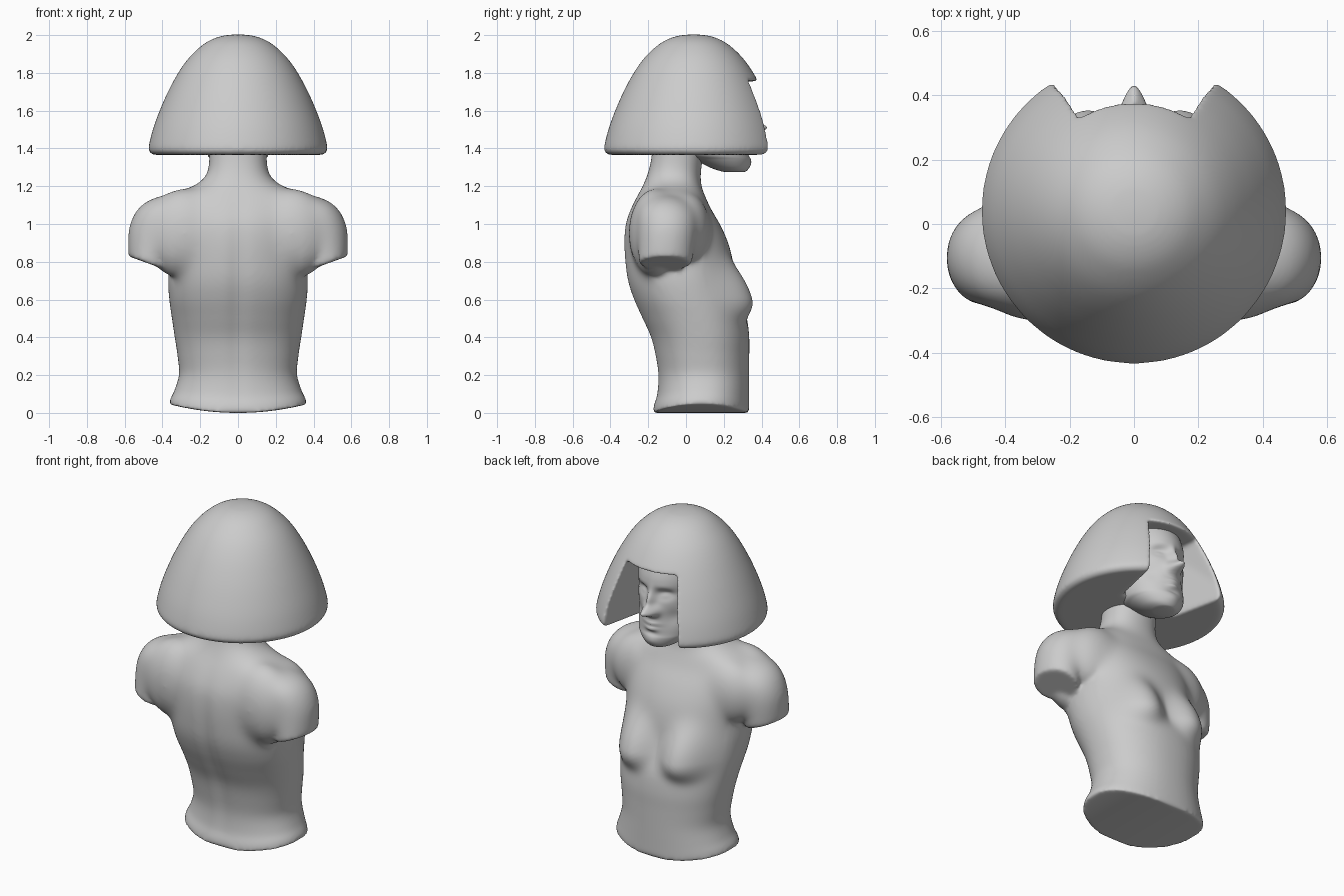
import bpy, bmesh, math
from mathutils import Matrix

if "Cube" in bpy.data.objects:
    bpy.data.objects.remove(bpy.data.objects["Cube"])


def spline(a, b, c, d, t):
    # Catmull-Rom blend of one ring parameter
    return 0.5 * (2*b + (c - a)*t + (2*a - 5*b + 4*c - d)*t*t + (3*b - a - 3*c + d)*t**3)


def loft(bm, rings, segs=64, steps=5, power=2.0, flip=1):
    """Smooth skin through rings (z, cx, cy, rx, ry, tilt); flip=-1 mirrors in x."""
    full = []
    n = len(rings)
    for i in range(n - 1):
        four = [rings[max(i-1, 0)], rings[i], rings[i+1], rings[min(i+2, n-1)]]
        full += [[spline(*p, s/steps) for p in zip(*four)] for s in range(steps)]
    full.append(rings[-1])
    loops = []
    for z, cx, cy, rx, ry, tilt in full:
        loop = []
        for k in range(segs):
            a = 2*math.pi*k/segs
            c, s = math.cos(a), math.sin(a)
            dx = rx*math.copysign(abs(c)**(2/power), c)
            dy = ry*math.copysign(abs(s)**(2/power), s)
            loop.append(bm.verts.new((flip*(cx + dx), cy + dy, z + tilt*dx)))
        loops.append(loop)
    faces = []
    for lo, hi in zip(loops, loops[1:]):
        for k in range(segs):
            j = (k + 1) % segs
            faces.append(bm.faces.new((lo[k], lo[j], hi[j], hi[k])))
    faces += [bm.faces.new(loops[0]), bm.faces.new(loops[-1])]
    bmesh.ops.recalc_face_normals(bm, faces=faces)


def ellipsoid(bm, centre, radii):
    m = Matrix.Translation(centre) @ Matrix.Diagonal((*radii, 1))
    bmesh.ops.create_uvsphere(bm, u_segments=40, v_segments=24, radius=1, matrix=m)


def make(name, bm):
    me = bpy.data.meshes.new(name)
    bm.to_mesh(me)
    bm.free()
    ob = bpy.data.objects.new(name, me)
    bpy.context.collection.objects.link(ob)
    return ob


def bake(ob):
    dg = bpy.context.evaluated_depsgraph_get()
    me = bpy.data.meshes.new_from_object(ob.evaluated_get(dg))
    ob.modifiers.clear()
    ob.data = me


def soften(ob, rounds, group=""):
    s = ob.modifiers.new("soften", 'SMOOTH')
    s.factor = 0.5
    s.iterations = rounds
    s.vertex_group = group
    bake(ob)


def fuse(ob, voxel, rounds):
    # Merge overlapping volumes and soften the joins
    m = ob.modifiers.new("fuse", 'REMESH')
    m.mode = 'VOXEL'
    m.voxel_size = voxel
    soften(ob, rounds)


def smooth(ob):
    for p in ob.data.polygons:
        p.use_smooth = True


def clamp(v):
    return min(1, max(0, v))


def bell(v, c, s):
    return math.exp(-((v - c)/s)**2)


# Torso and neck: (z, front y, back y, half width)
outline = [(0.0, .335, -.178, .365), (.04, .335, -.172, .357), (.1, .335, -.155, .335),
           (.2, .335, -.15, .312), (.3, .335, -.165, .32), (.4, .335, -.19, .335),
           (.5, .322, -.235, .35), (.6, .285, -.28, .364), (.7, .262, -.314, .37),
           (.8, .25, -.327, .365), (.9, .225, -.332, .37), (1.0, .18, -.324, .385),
           (1.08, .132, -.295, .4), (1.14, .105, -.265, .38), (1.175, .09, -.245, .31),
           (1.205, .08, -.23, .23), (1.26, .078, -.207, .168), (1.34, .09, -.187, .155),
           (1.45, .1, -.175, .155)]
bm = bmesh.new()
loft(bm, [(z, 0, (f + b)/2, w, (f - b)/2, 0) for z, f, b, w in outline], power=2.2)

# Shoulders with cut upper arms, shoulder blades and chest muscles
arm = [(.79, .471, -.11, .11, .138, .36), (.86, .457, -.105, .127, .148, .25),
       (.95, .435, -.1, .148, .158, .1), (1.04, .408, -.1, .151, .158, 0),
       (1.1, .38, -.105, .135, .135, 0), (1.14, .36, -.11, .085, .08, 0),
       (1.155, .35, -.11, .02, .02, 0)]
for side in (1, -1):
    loft(bm, arm, segs=48, flip=side)
    ellipsoid(bm, (side*.28, -.16, .95), (.22, .145, .24))
    ellipsoid(bm, (side*.27, .0, .97), (.21, .13, .2))
body = make("torso", bm)
fuse(body, .0105, 9)

# Blend the shoulders into the chest, leaving the arm cuts crisp
blend = body.vertex_groups.new(name="blend")
for v in body.data.vertices:
    x, y, z = v.co
    w = clamp((z - (.83 if abs(x) > .34 else .6))/.1)
    blend.add([v.index], w, 'REPLACE')
soften(body, 90, "blend")

for v in body.data.vertices:
    x, y, z = v.co
    if y < -.05:
        # Spine groove
        v.co.y += .015*bell(x, 0, .05)*bell(z, .6, .42)
    else:
        # Breasts: flat-topped mounds, longer above than below
        r2 = ((abs(x) - .175)/.155)**2 + ((z - .61)/(.21 if z > .61 else .125))**2
        v.co.y += .088*math.exp(-1.1*r2 - .9*r2*r2)*clamp(y/.12)
    # Arched base
    v.co.z = max(z, 0) + .045*(x/.36)**2*max(0, 1 - z/.25)
soften(body, 4)
smooth(body)

# Head
skull = [(1.274, 0, .26, .035, .04, 0), (1.28, 0, .25, .068, .068, 0),
         (1.3, 0, .228, .105, .103, 0), (1.34, 0, .195, .143, .145, 0),
         (1.38, 0, .16, .165, .176, 0), (1.5, 0, .12, .182, .213, 0),
         (1.6, 0, .1, .188, .233, 0), (1.7, 0, .095, .188, .238, 0),
         (1.8, 0, .07, .17, .215, 0), (1.87, 0, .05, .11, .14, 0)]
bm = bmesh.new()
loft(bm, skull, segs=168, steps=12)
head = make("head", bm)
# Facial relief: (x, z, spread x, spread z, depth), mirrored when x is not zero
relief = [(0, 1.508, .04, .03, .085), (0, 1.572, .024, .055, .038),
          (.03, 1.498, .018, .018, .016), (.072, 1.607, .042, .028, -.032),
          (.072, 1.6, .028, .017, .015), (.07, 1.655, .055, .02, .003),
          (0, 1.426, .045, .014, .014), (0, 1.396, .036, .013, .015),
          (0, 1.412, .05, .005, -.007), (0, 1.365, .04, .015, -.006),
          (0, 1.318, .05, .028, .008), (.115, 1.47, .035, .045, -.014)]
for v in head.data.vertices:
    x, y, z = v.co
    if y > .12:
        for cx, cz, sx, sz, d in relief:
            for c in ({cx, -cx} if cx else {0}):
                v.co.y += d*bell(x, c, sx)*bell(z, cz, sz)*clamp((y - .12)/.08)
smooth(head)

# Bell-shaped bob
profile = [(1.366, .45), (1.38, .468), (1.405, .474), (1.5, .451), (1.6, .415), (1.7, .371),
           (1.8, .317), (1.88, .26), (1.94, .198), (1.975, .144), (1.997, .08), (2.004, .01)]
bm = bmesh.new()
loft(bm, [(z, 0, .04, r, r, 0) for z, r in profile], segs=96, steps=4)
hair = make("hair", bm)

# Face opening: wider at the bottom and towards the outside
bm = bmesh.new()
for y, low, high in ((.12, .185, .15), (.6, .29, .195)):
    for z, w in ((1.3, low), (1.755, high)):
        for side in (1, -1):
            bm.verts.new((side*w, y, z))
bmesh.ops.convex_hull(bm, input=bm.verts)
bmesh.ops.recalc_face_normals(bm, faces=bm.faces)
cutter = make("face_opening_cutter", bm)
cut = hair.modifiers.new("opening", 'BOOLEAN')
cut.operation = 'DIFFERENCE'
cut.solver = 'EXACT'
cut.object = cutter
bake(hair)
bpy.data.objects.remove(cutter)
fuse(hair, .0085, 28)
smooth(hair)
